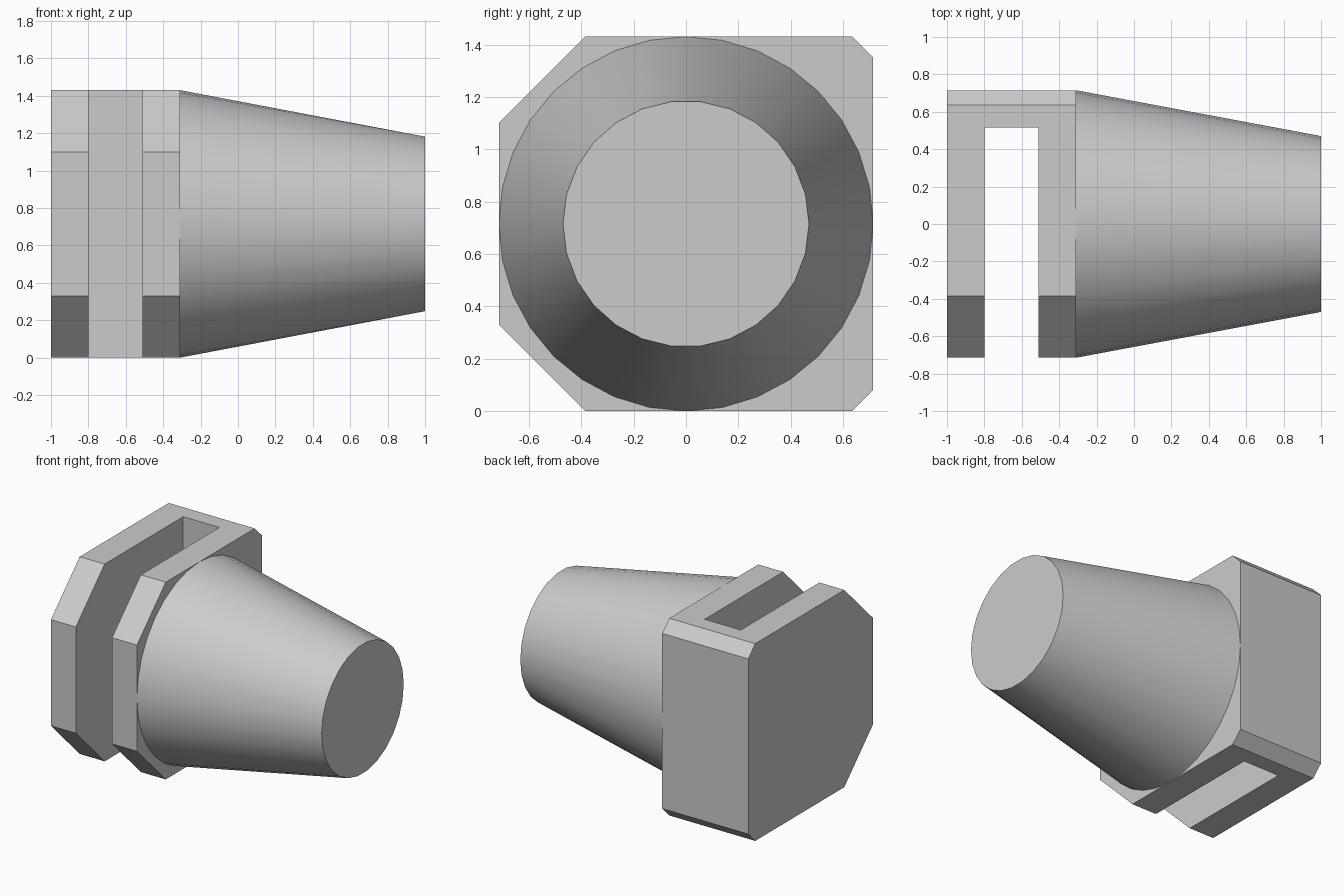
import bpy, bmesh
from math import cos, sin, pi, radians

if "Cube" in bpy.data.objects:
    bpy.data.objects.remove(bpy.data.objects["Cube"])

R = 0.715           # half height of the bracket
X0, X1 = -1.0, -0.31

grey = bpy.data.materials.new("light_grey")
grey.use_nodes = True
colour = (0.6, 0.6, 0.6, 1)
grey.diffuse_color = colour
grey.node_tree.nodes["Principled BSDF"].inputs["Base Color"].default_value = colour


def finish(bm, name):
    bmesh.ops.recalc_face_normals(bm, faces=bm.faces)
    mesh = bpy.data.meshes.new(name)
    bm.to_mesh(mesh)
    bm.free()
    mesh.materials.append(grey)
    obj = bpy.data.objects.new(name, mesh)
    bpy.context.collection.objects.link(obj)
    return obj


# Slotted bracket: U outline seen from above, extruded upwards
bm = bmesh.new()
slot0, slot1, web = -0.8, -0.51, 0.515
outline = [(X0, -R), (slot0, -R), (slot0, web), (slot1, web),
           (slot1, -R), (X1, -R), (X1, R), (X0, R)]
base = bm.faces.new([bm.verts.new((x, y, 0)) for x, y in outline])
top = bmesh.ops.extrude_face_region(bm, geom=[base])["geom"]
bmesh.ops.translate(bm, vec=(0, 0, 2 * R),
                    verts=[v for v in top if isinstance(v, bmesh.types.BMVert)])

# Chamfer the four long corners: wide at the front, narrow at the back
for side, cut in ((-1, 0.33), (1, 0.08)):
    for up in (-1, 1):
        point = (0, side * (R - cut), R + up * R)
        bm.normal_update()
        geom = bm.verts[:] + bm.edges[:] + bm.faces[:]
        bmesh.ops.bisect_plane(bm, geom=geom, plane_co=point,
                               plane_no=(0, side, up), clear_outer=True)
        bmesh.ops.holes_fill(bm, edges=[e for e in bm.edges if e.is_boundary])
finish(bm, "slotted_bracket")


# Tapered plug: two rings with different side counts, stitched by angle
def ring(bm, x, radius, sides):
    return [bm.verts.new((x, radius * cos(2 * pi * i / sides),
                          R + radius * sin(2 * pi * i / sides)))
            for i in range(sides)]


bm = bmesh.new()
wide, narrow = ring(bm, X1, R, 32), ring(bm, 1.0, 0.47, 26)
n, m = len(wide), len(narrow)
i = j = 0
while i < n or j < m:
    a, b = wide[i % n], narrow[j % m]
    if j == m or (i < n and (i + 1) * m <= (j + 1) * n):
        i += 1
        bm.faces.new((a, wide[i % n], b))
    else:
        j += 1
        bm.faces.new((a, narrow[j % m], b))
bm.faces.new(wide)
bm.faces.new(narrow)
plug = finish(bm, "tapered_plug")
bpy.ops.object.select_all(action="DESELECT")
plug.select_set(True)
bpy.context.view_layer.objects.active = plug
bpy.ops.object.shade_smooth_by_angle(angle=radians(30))
